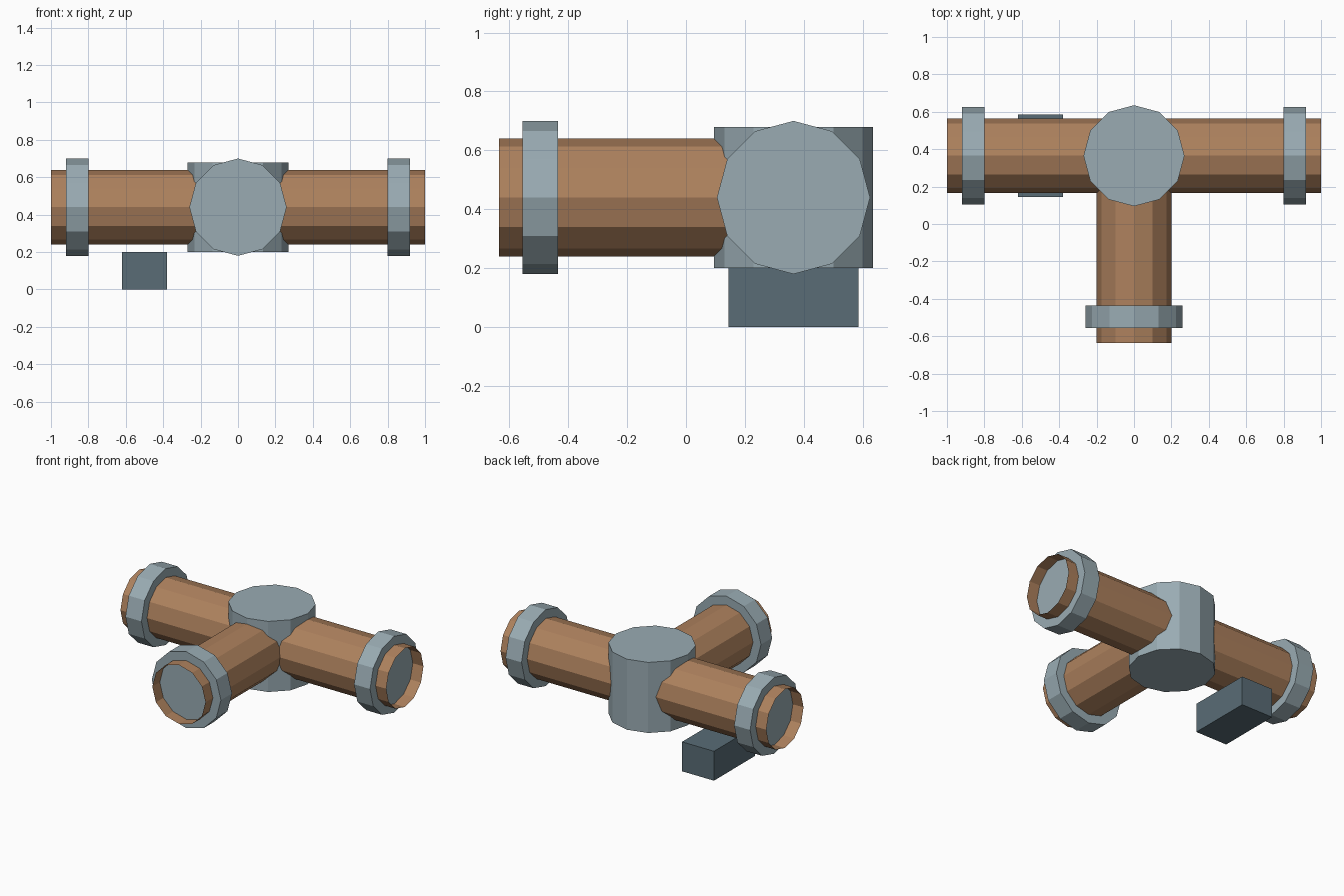
import bpy
from math import pi
from mathutils import Vector

if "Cube" in bpy.data.objects:
    bpy.data.objects.remove(bpy.data.objects["Cube"])

CENTRE = Vector((0, 0.365, 0.44))


def material(name, rgb):
    m = bpy.data.materials.new(name)
    m.diffuse_color = (*rgb, 1)
    m.use_nodes = True
    m.node_tree.nodes["Principled BSDF"].inputs["Base Color"].default_value = m.diffuse_color
    return m


copper = material("copper", (0.42, 0.22, 0.11))
steel = material("steel", (0.32, 0.41, 0.45))
dark_steel = material("dark_steel", (0.10, 0.15, 0.18))


def cylinder(name, radius, depth, loc, rot, mat, fill='NGON'):
    bpy.ops.mesh.primitive_cylinder_add(vertices=12, radius=radius, depth=depth,
                                        end_fill_type=fill, location=loc, rotation=rot)
    ob = bpy.context.object
    ob.name = name
    ob.data.materials.append(mat)
    return ob


# Upright junction hub
cylinder("junction_hub", 0.27, 0.48, CENTRE, (0, 0, 0), steel)

# Three open-ended pipe arms, each with a solid collar near its end
arms = {
    "left": (Vector((-1, 0, 0)), (0, pi / 2, 0)),
    "right": (Vector((1, 0, 0)), (0, pi / 2, 0)),
    "front": (Vector((0, -1, 0)), (pi / 2, 0, 0)),
}
for side, (direction, rot) in arms.items():
    cylinder(side + "_pipe", 0.2, 1.0, CENTRE + direction * 0.5, rot, copper, 'NOTHING')
    cylinder(side + "_collar", 0.26, 0.12, CENTRE + direction * 0.86, rot, steel)

# Support block under the left arm
bpy.ops.mesh.primitive_cube_add(size=1, location=(-0.5, CENTRE.y, 0.1))
block = bpy.context.object
block.name = "support_block"
block.scale = (0.24, 0.44, 0.2)
block.data.materials.append(dark_steel)
